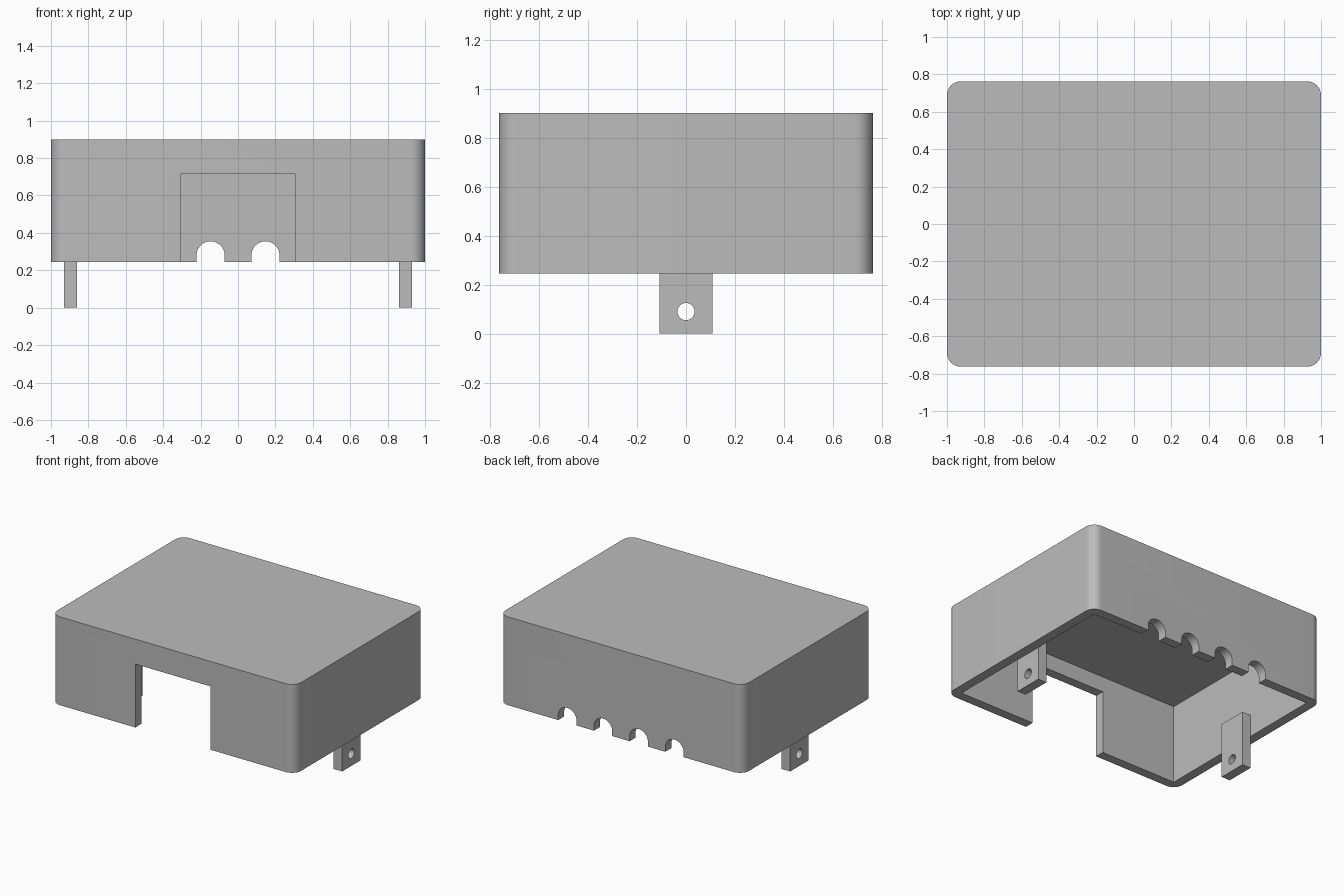
import bpy
import math

if "Cube" in bpy.data.objects:
    bpy.data.objects.remove(bpy.data.objects["Cube"], do_unlink=True)

W, D = 1.0, 0.763          # half width, half depth
BOTTOM, TOP = 0.245, 0.9   # cover heights
WALL = 0.07

grey = bpy.data.materials.new("plain_grey")
grey.use_nodes = True
colour = (0.5, 0.5, 0.5, 1)
grey.diffuse_color = colour
grey.node_tree.nodes["Principled BSDF"].inputs["Base Color"].default_value = colour


def box(name, low, high):
    """Box between two corners."""
    bpy.ops.mesh.primitive_cube_add(size=1)
    ob = bpy.context.object
    ob.name = name
    ob.location = [(a + b) / 2 for a, b in zip(low, high)]
    ob.scale = [b - a for a, b in zip(low, high)]
    bpy.ops.object.transform_apply(location=True, rotation=True, scale=True)
    ob.data.materials.append(grey)
    return ob


def rod(name, centre, radius, length, rotation):
    bpy.ops.mesh.primitive_cylinder_add(vertices=48, radius=radius, depth=length,
                                        location=centre, rotation=rotation)
    ob = bpy.context.object
    ob.name = name
    ob.data.materials.append(grey)
    return ob


def apply(ob, mod):
    bpy.ops.object.select_all(action='DESELECT')
    ob.select_set(True)
    bpy.context.view_layer.objects.active = ob
    bpy.ops.object.modifier_apply(modifier=mod.name)


def cut(ob, cutter):
    mod = ob.modifiers.new("cut", 'BOOLEAN')
    mod.operation = 'DIFFERENCE'
    mod.solver = 'EXACT'
    mod.object = cutter
    apply(ob, mod)
    bpy.data.objects.remove(cutter, do_unlink=True)


# Cover block with rounded upright corners
cover = box("cover", (-W, -D, BOTTOM), (W, D, TOP))
weights = cover.data.attributes.new("bevel_weight_edge", 'FLOAT', 'EDGE')
for edge in cover.data.edges:
    a, b = (cover.data.vertices[i].co for i in edge.vertices)
    weights.data[edge.index].value = float(abs(a.z - b.z) > 0.1)
bevel = cover.modifiers.new("round_corners", 'BEVEL')
bevel.limit_method = 'WEIGHT'
bevel.width = 0.075
bevel.segments = 12
apply(cover, bevel)

# Hollow inside and front opening
cut(cover, box("cavity", (WALL - W, WALL - D, 0), (W - WALL, D - WALL, TOP - WALL)))
cut(cover, box("opening", (-0.308, -1, 0), (0.308, -0.6, 0.715)))

# Row of arched cable notches in the back wall
for i in range(4):
    x = (i - 1.5) * 0.293
    arch_z, r = 0.28, 0.075
    cut(cover, rod("arch", (x, D, arch_z), r, 0.4, (math.pi / 2, 0, 0)))
    cut(cover, box("slot", (x - r, D - 0.2, 0), (x + r, D + 0.2, arch_z)))

# Mounting tabs with a screw hole, fixed inside the side walls
tabs = []
for side, name in ((1, "left_tab"), (-1, "right_tab")):
    xs = sorted((side * 0.86, side * (W - WALL)))
    tab = box(name, (xs[0], -0.108, 0), (xs[1], 0.108, 0.41))
    cut(tab, rod("screw_hole", (side * 0.9, 0, 0.09), 0.035, 0.4, (0, math.pi / 2, 0)))
    tabs.append(tab)

# Smooth the curved surfaces, keep the edges sharp
bpy.ops.object.select_all(action='DESELECT')
for ob in [cover] + tabs:
    ob.select_set(True)
bpy.context.view_layer.objects.active = cover
bpy.ops.object.shade_smooth_by_angle(angle=math.radians(30))
